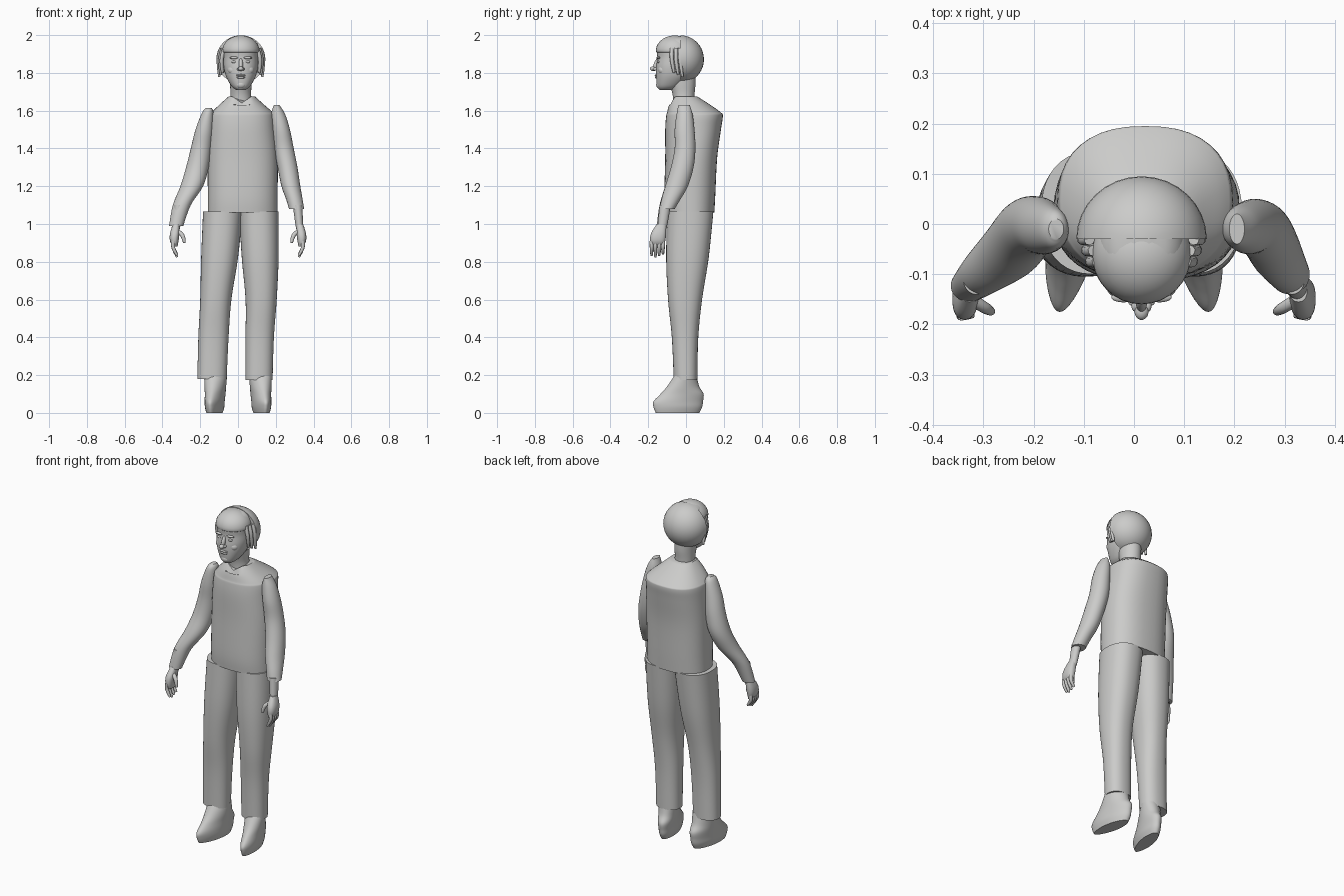
import bpy, bmesh, math
from mathutils import Vector, Matrix

if "Cube" in bpy.data.objects:
    bpy.data.objects.remove(bpy.data.objects["Cube"])

clay = bpy.data.materials.new("warm_grey")
clay.use_nodes = True
COLOUR = (0.6, 0.6, 0.59, 1)
clay.diffuse_color = COLOUR
for node in clay.node_tree.nodes:
    if node.type == 'BSDF_PRINCIPLED':
        node.inputs["Base Color"].default_value = COLOUR

SIDES = 40
STEPS = 5


def finish(name, bm):
    """Turn a bmesh into a smooth shaded object."""
    bmesh.ops.recalc_face_normals(bm, faces=bm.faces)
    mesh = bpy.data.meshes.new(name)
    bm.to_mesh(mesh)
    bm.free()
    mesh.materials.append(clay)
    obj = bpy.data.objects.new(name, mesh)
    bpy.context.collection.objects.link(obj)
    bpy.ops.object.select_all(action='DESELECT')
    obj.select_set(True)
    bpy.context.view_layer.objects.active = obj
    bpy.ops.object.shade_smooth_by_angle(angle=math.radians(40))
    return obj


def spline(points):
    """Catmull-Rom samples through a list of equal-length tuples."""
    pts = [Vector(p) for p in points]
    pts = [pts[0]] + pts + [pts[-1]]
    out = []
    for a, b, c, d in zip(pts, pts[1:], pts[2:], pts[3:]):
        for i in range(STEPS):
            t = i / STEPS
            out.append(0.5 * (2 * b + (c - a) * t + (2 * a - 5 * b + 4 * c - d) * t * t
                              + (3 * b - a - 3 * c + d) * t ** 3))
    return out + [pts[-1]]


def loft(name, rings, power=2.0, shape=None):
    """Stack rings of (min x, max x, min y, max y, z), all in hundredths."""
    bm = bmesh.new()
    loops = []
    for x0, x1, y0, y1, z in spline(rings):
        loop = []
        for i in range(SIDES):
            a = math.tau * i / SIDES
            c, s = math.cos(a), math.sin(a)
            c = math.copysign(abs(c) ** (2 / power), c)
            s = math.copysign(abs(s) ** (2 / power), s)
            co = Vector(((x0 + x1 + (x1 - x0) * c) / 2, (y0 + y1 + (y1 - y0) * s) / 2, z)) / 100
            loop.append(bm.verts.new(shape(co) if shape else co))
        loops.append(loop)
    for low, high in zip(loops, loops[1:]):
        for i in range(SIDES):
            j = (i + 1) % SIDES
            bm.faces.new((low[i], low[j], high[j], high[i]))
    bm.faces.new(loops[0])
    bm.faces.new(loops[-1])
    return finish(name, bm)


def blob(name, centre, radii, tilt=0.0, edit=None):
    """Ellipsoid, optionally tilted about x and reshaped per vertex."""
    bm = bmesh.new()
    bmesh.ops.create_uvsphere(bm, u_segments=32, v_segments=20, radius=1)
    bm.transform(Matrix.Translation(centre) @ Matrix.Rotation(tilt, 4, 'X')
                 @ Matrix.Diagonal((*radii, 1)))
    if edit:
        for v in bm.verts:
            edit(v.co)
    return finish(name, bm)


def tube(name, path, radius):
    """Round tapering strand through a few points."""
    curve = bpy.data.curves.new(name, 'CURVE')
    curve.dimensions = '3D'
    curve.bevel_depth = radius
    curve.bevel_resolution = 3
    curve.use_fill_caps = True
    line = curve.splines.new('POLY')
    samples = spline(path)
    line.points.add(len(samples) - 1)
    for i, p in enumerate(samples):
        line.points[i].co = (*p, 1)
        line.points[i].radius = 1 - 0.6 * (i / len(samples)) ** 3
    curve.materials.append(clay)
    obj = bpy.data.objects.new(name, curve)
    bpy.context.collection.objects.link(obj)
    bpy.ops.object.select_all(action='DESELECT')
    obj.select_set(True)
    bpy.context.view_layer.objects.active = obj
    bpy.ops.object.convert(target='MESH')
    bpy.ops.object.shade_smooth_by_angle(angle=math.radians(40))


# Shirt, with a V notch at the front of the collar
def collar(co):
    off = abs(co.x - 0.02)
    if co.z > 1.63 and co.y < -0.02 and off < 0.05:
        co.z -= 0.035 * (1 - off / 0.05)
    return co


loft("shirt", [(-16, 21, -11, 15, 106), (-16, 21, -11.5, 15.5, 115), (-16, 21, -11, 16.5, 135),
               (-15.5, 20, -11, 18.5, 150), (-15, 19.5, -10.5, 19.5, 157),
               (-14, 18.5, -10, 18.5, 159), (-10, 14, -9, 13, 163), (-5, 9, -7, 6, 167.5)],
     2.4, collar)

# Trouser legs, overlapping at the waist
loft("right_trouser_leg", [(-21.5, -6, -6.5, 6, 18), (-21, -5, -7.5, 6.5, 40),
                           (-20, -3.5, -9.5, 8.5, 60), (-19.5, 0, -10.5, 12, 82),
                           (-18.5, 2.5, -10, 14.5, 106.5)], 2.3)
loft("left_trouser_leg", [(4, 18.3, -6.5, 6, 17.5), (4, 19, -7.5, 6.5, 40),
                          (4, 20.5, -9.5, 8.5, 60), (2, 21.5, -10.5, 12, 82),
                          (0.5, 21.5, -10, 14.5, 106.5)], 2.3)

# Shoes, toes turned out and tapered
for side, sign in (("right", -1), ("left", 1)):
    def splay(co):
        toe = max(0, -co.y) / 0.17
        x = co.x * (1 - 0.25 * toe * toe)
        return Vector((sign * (0.118 - 0.17 * co.y) + x, co.y, co.z))
    loft(side + "_shoe", [(-4, 4, -16, 7, 0), (-4.8, 4.8, -17.2, 8.5, 3), (-5, 5, -17.2, 9, 6),
                          (-5.2, 5.2, -13.5, 9.3, 10), (-5.6, 5.6, -10, 7, 14),
                          (-6, 6, -6, 5.5, 20)], 2, splay)

# Sleeves
loft("right_sleeve", [(-36.5, -29, -15.5, -9, 99), (-34.5, -25, -14, -5, 110),
                      (-30.5, -18.5, -11, 1, 120), (-27.5, -15.5, -7.5, 5, 130),
                      (-25, -14, -6, 5.5, 140), (-22.5, -13, -6, 4.5, 150),
                      (-19, -13, -5, 3, 159), (-17, -14, -3, 1, 161.5)])
loft("left_sleeve", [(27, 35, -14, -6, 108), (25.5, 34.2, -13, -3, 113), (23, 33, -11, 1, 120),
                     (21, 31.5, -8, 4, 130), (19, 29.5, -6, 5, 140), (18, 27.5, -6, 4.5, 150),
                     (17.5, 25, -5, 3.5, 158), (19, 22, -4, 2, 163)])

# Forearms and hands
for side, sign in (("right", -1), ("left", 1)):
    def place(co):
        return Vector((sign * co.x, co.y, co.z))
    loft(side + "_forearm", [(29, 34, -14, -8, 110), (30.5, 34.5, -15, -10, 99), (31, 34, -15, -11, 97)],
         2, place)
    loft(side + "_hand", [(32, 34.5, -18, -12, 88), (31.5, 36, -19, -11, 91),
                          (31, 36, -18.5, -10.5, 95), (31, 34.5, -15.5, -10.5, 100)], 2.4, place)
    for i, finger in enumerate(("index", "middle", "ring", "little")):
        y = -0.182 + i * 0.02
        tip = 0.825 + 0.008 * abs(i - 1)
        tube(f"{side}_{finger}_finger",
             [(sign * 0.342, y, 0.91), (sign * 0.343, y, 0.875), (sign * 0.322, y, tip)], 0.0105)
    tube(side + "_thumb", [(sign * 0.325, -0.15, 0.965), (sign * 0.295, -0.168, 0.94),
                           (sign * 0.283, -0.175, 0.90)], 0.012)

# Neck and head
loft("neck", [(-4, 8, -6.5, 4.5, 160), (-4, 7, -7, 4.5, 168), (-4.2, 7.2, -8.5, 5, 174),
              (-4.5, 7.5, -9, 5, 180)])
CX = 0.015
loft("head", [(-1, 4, -14, -7, 171), (-3.5, 6.5, -15.3, -3, 173), (-6.3, 9.3, -15.8, 2, 178),
              (-7.5, 10.5, -15.8, 4, 183), (-7.6, 10.6, -15.2, 5, 188), (-7.5, 10.5, -15.3, 5, 192),
              (-6.5, 9.5, -13, 4, 196), (-4, 7, -10, 2, 198.5), (0, 3, -6, 0, 199.5)], 2.2)

# Face
blob("nose_bridge", (CX, -0.157, 1.845), (0.011, 0.014, 0.036), -0.35)
blob("nose_tip", (CX, -0.174, 1.822), (0.014, 0.017, 0.012))
blob("upper_lip", (CX, -0.157, 1.787), (0.026, 0.009, 0.006))
blob("lower_lip", (CX, -0.155, 1.776), (0.022, 0.01, 0.007))
blob("chin", (CX, -0.14, 1.737), (0.026, 0.018, 0.02))
for side, sign in (("right", -1), ("left", 1)):
    blob(side + "_eye", (CX + sign * 0.035, -0.144, 1.858), (0.015, 0.009, 0.007))
    blob(side + "_brow", (CX + sign * 0.036, -0.146, 1.88), (0.024, 0.01, 0.007))
    blob(side + "_nostril", (CX + sign * 0.012, -0.163, 1.82), (0.008, 0.012, 0.008))
    blob(side + "_cheek", (CX + sign * 0.042, -0.124, 1.815), (0.028, 0.024, 0.025))
    blob(side + "_ear", (CX + sign * 0.094, -0.045, 1.835), (0.012, 0.022, 0.036), 0.15)
    # Curling side locks
    for i in range(3):
        x, y = CX + sign * (0.098 + 0.008 * i), -0.075 + 0.022 * i
        tube(f"{side}_hair_lock_{i}", [(x - sign * 0.01, y, 1.93), (x + sign * 0.004, y, 1.87),
                                       (x, y + 0.012, 1.80 - 0.01 * i)], 0.011)


# Hair: rounded back shell with a flat front edge, plus a swept fringe
def flatten(co):
    co.y = max(co.y, -0.03)


def hairline(co):
    if co.z < 1.915:
        co.z = 1.915 - 0.25 * (1.915 - co.z)


blob("back_hair", (CX, -0.03, 1.872), (0.13, 0.125, 0.127), 0, flatten)
blob("fringe", (CX, -0.06, 1.915), (0.099, 0.1, 0.083), 0, hairline)
